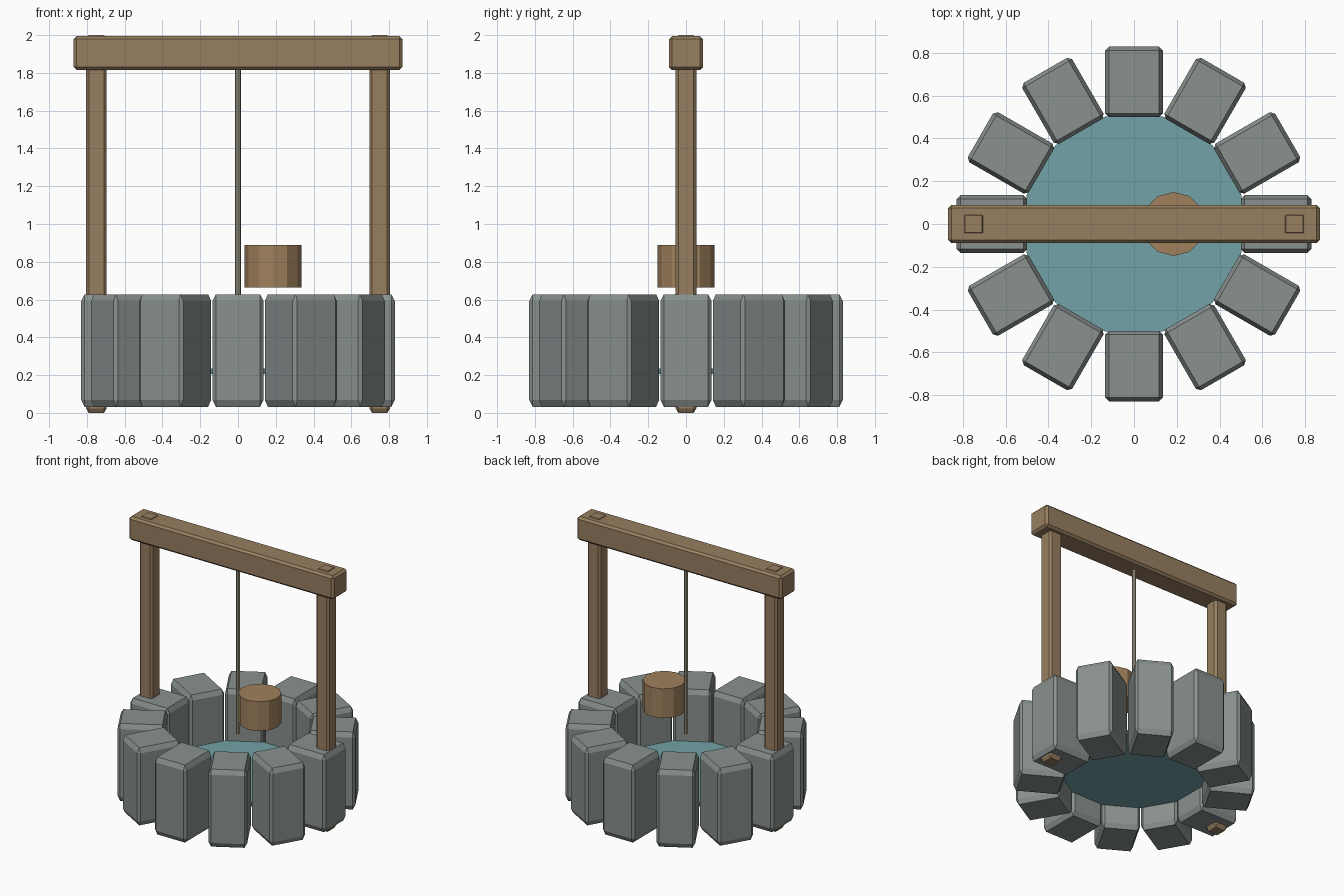
import bpy, bmesh, math
from mathutils import Matrix, Vector

if "Cube" in bpy.data.objects:
    bpy.data.objects.remove(bpy.data.objects["Cube"])


def material(name, color):
    m = bpy.data.materials.new(name)
    m.diffuse_color = (*color, 1)
    m.use_nodes = True
    m.node_tree.nodes["Principled BSDF"].inputs["Base Color"].default_value = m.diffuse_color
    return m


STONE = material("grey stone", (0.25, 0.285, 0.275))
WOOD = material("brown wood", (0.31, 0.21, 0.115))
BUCKET = material("bucket wood", (0.35, 0.22, 0.11))
ROPE = material("rope fibre", (0.37, 0.34, 0.25))
WATER = material("teal water", (0.17, 0.36, 0.385))


def finish(name, bm, mat):
    mesh = bpy.data.meshes.new(name)
    bmesh.ops.recalc_face_normals(bm, faces=bm.faces)
    bm.to_mesh(mesh)
    bm.free()
    mesh.materials.append(mat)
    ob = bpy.data.objects.new(name, mesh)
    bpy.context.collection.objects.link(ob)
    return ob


def chamfered_box(name, size, center, mat, chamfer, stretch=1.0, turn=0.0):
    """Box with chamfered edges; stretch lengthens the chamfer along z."""
    bm = bmesh.new()
    bmesh.ops.create_cube(bm, size=1)
    bmesh.ops.scale(bm, vec=(size[0], size[1], size[2] / stretch), verts=bm.verts)
    bmesh.ops.bevel(bm, geom=bm.edges[:], offset=chamfer, segments=1,
                    affect='EDGES', profile=0.5)
    bmesh.ops.scale(bm, vec=(1, 1, stretch), verts=bm.verts)
    bm.transform(Matrix.Rotation(turn, 4, 'Z') @ Matrix.Translation(Vector(center)))
    return finish(name, bm, mat)


def cylinder(name, radius, z0, z1, sides, mat, x=0.0):
    bm = bmesh.new()
    bmesh.ops.create_cone(bm, cap_ends=True, segments=sides, radius1=radius,
                          radius2=radius, depth=z1 - z0)
    bm.transform(Matrix.Translation((x, 0, (z0 + z1) / 2)))
    return finish(name, bm, mat)


# Ring of twelve upright stones
for i in range(12):
    chamfered_box(f"wall_stone_{i + 1}", (0.33, 0.27, 0.595), (0.665, 0, 0.33),
                  STONE, 0.018, 2.0, math.radians(30 * i))

# Water inside the wall
cylinder("water", 0.52, 0.205, 0.235, 24, WATER)

# Posts pass through the stones and just show above the beam
for side, label in ((-1, "left"), (1, "right")):
    chamfered_box(f"{label}_post", (0.11, 0.11, 2.0), (0.75 * side, 0, 1.0),
                  WOOD, 0.015, 1.6)
chamfered_box("cross_beam", (1.74, 0.18, 0.18), (0, 0, 1.905), WOOD, 0.016)

# Rope and bucket
cylinder("rope", 0.015, 0.53, 1.83, 8, ROPE)
cylinder("bucket", 0.15, 0.665, 0.89, 12, BUCKET, x=0.185)
